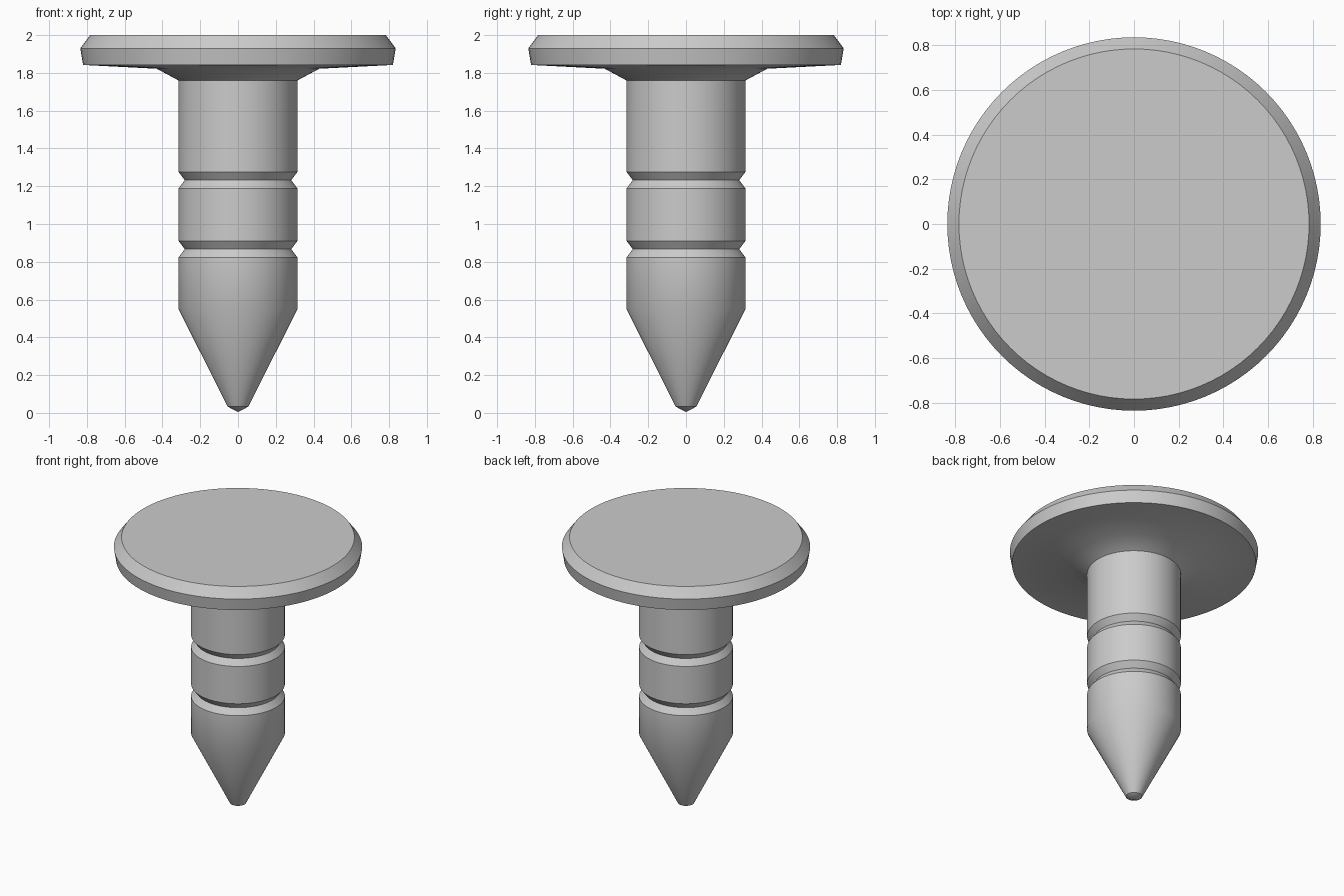
import bpy
import bmesh
import math

SEGMENTS = 96

cube = bpy.data.objects.get("Cube")
if cube:
    bpy.data.objects.remove(cube, do_unlink=True)

# Plain grey plastic
grey = bpy.data.materials.new("grey plastic")
grey.use_nodes = True
colour = (0.6, 0.6, 0.6, 1)
grey.diffuse_color = colour
grey.node_tree.nodes["Principled BSDF"].inputs["Base Color"].default_value = colour


def groove(z):
    """V-shaped notch around the shank, from its lower to its upper edge."""
    return [(0.315, z - 0.044), (0.282, z), (0.315, z + 0.044)]


def lathe(name, profile):
    """Revolve a radius/height profile about the z axis."""
    bm = bmesh.new()
    verts = [bm.verts.new((r, 0, z)) for r, z in profile]
    edges = [bm.edges.new(pair) for pair in zip(verts, verts[1:])]
    bmesh.ops.spin(bm, geom=verts + edges, axis=(0, 0, 1), cent=(0, 0, 0),
                   angle=math.tau, steps=SEGMENTS, use_merge=True)
    bmesh.ops.remove_doubles(bm, verts=bm.verts, dist=0.0001)
    bmesh.ops.recalc_face_normals(bm, faces=bm.faces)
    # One flat face for the disc on top
    top = [f for f in bm.faces if f.normal.z > 0.99]
    if top:
        bmesh.ops.dissolve_faces(bm, faces=top, use_verts=True)
    mesh = bpy.data.meshes.new(name)
    bm.to_mesh(mesh)
    bm.free()
    mesh.materials.append(grey)
    obj = bpy.data.objects.new(name, mesh)
    bpy.context.collection.objects.link(obj)
    bpy.ops.object.select_all(action='DESELECT')
    obj.select_set(True)
    bpy.context.view_layer.objects.active = obj
    bpy.ops.object.shade_smooth_by_angle(angle=math.radians(30))
    return obj


# Pointed tip, grooved shank, flared collar and bevelled head in one solid
tip = [(0, 0.005), (0.055, 0.033), (0.315, 0.55)]
shank = groove(0.867) + groove(1.232) + [(0.315, 1.76)]
head = [(0.43, 1.822), (0.82, 1.842), (0.835, 1.93), (0.783, 2), (0, 2)]
lathe("push_pin_fastener", tip + shank + head)
